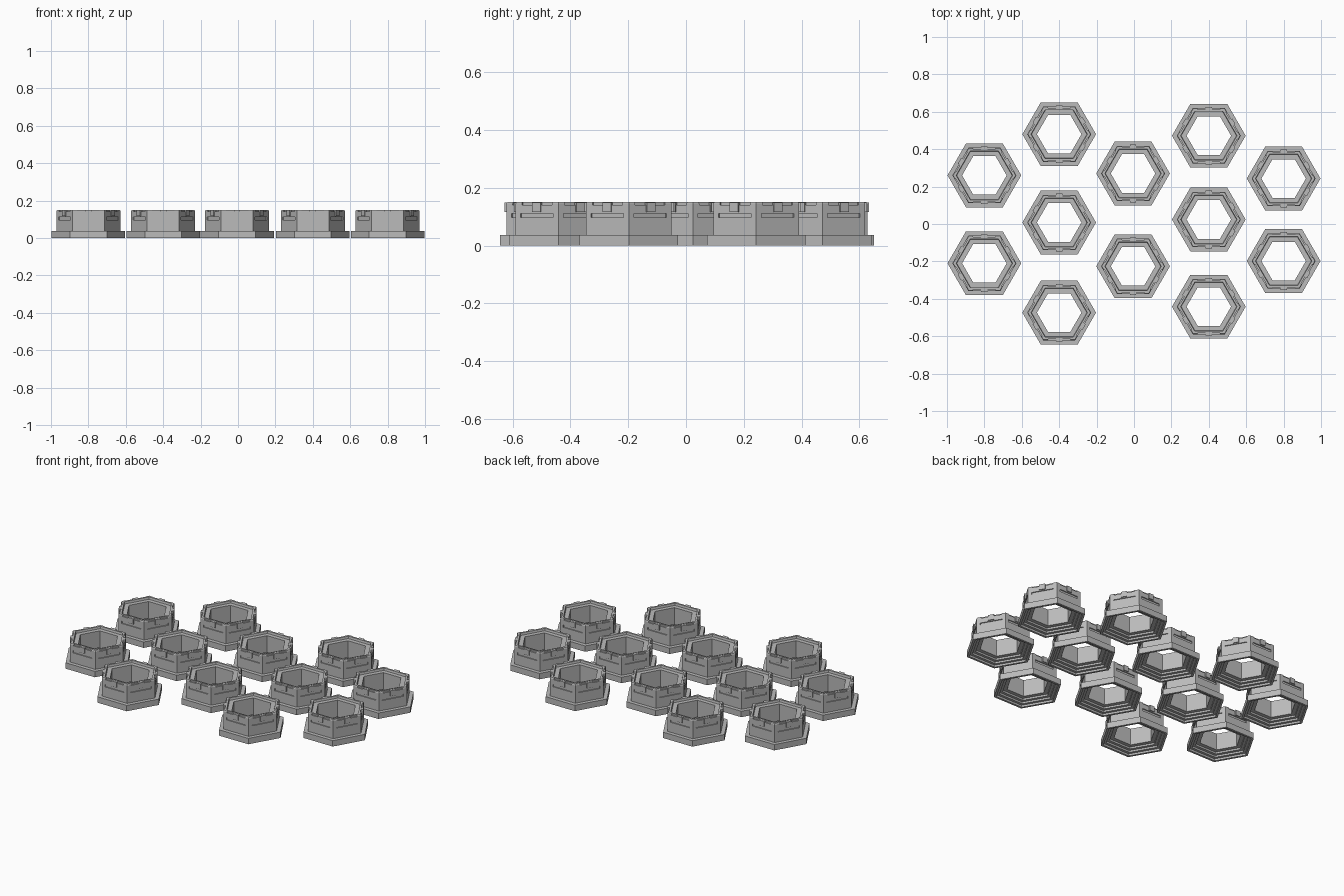
import bpy, bmesh, math
from mathutils import Matrix, Vector

if "Cube" in bpy.data.objects:
    bpy.data.objects.remove(bpy.data.objects["Cube"])

grey = bpy.data.materials.new("mid grey")
grey.diffuse_color = (0.5, 0.5, 0.5, 1)
grey.use_nodes = True
grey.node_tree.nodes["Principled BSDF"].inputs["Base Color"].default_value = grey.diffuse_color

APOTHEM = 0.171 * math.cos(math.pi / 6)  # distance from centre to outer wall face


def hex_ring(bm, profile):
    """Sweep a closed (radius, height) profile around six corners."""
    loops = []
    for k in range(6):
        a = k * math.pi / 3
        loops.append([bm.verts.new((r * math.cos(a), r * math.sin(a), z)) for r, z in profile])
    n = len(profile)
    for k in range(6):
        a, b = loops[k], loops[(k + 1) % 6]
        for i in range(n):
            j = (i + 1) % n
            bm.faces.new((a[i], b[i], b[j], a[j]))


def side_boxes(bm, half_width, depth, z, offset=0.0):
    """One box on each of the six wall faces; depth is the range from the face."""
    for k in range(6):
        rot = Matrix.Rotation(math.pi / 6 + k * math.pi / 3, 4, 'Z')
        centre = Vector((APOTHEM + sum(depth) / 2, offset, sum(z) / 2))
        size = (depth[1] - depth[0], 2 * half_width, z[1] - z[0], 1)
        bmesh.ops.create_cube(bm, size=1, matrix=rot @ Matrix.Translation(centre) @ Matrix.Diagonal(size))


def make_mesh(name, build):
    bm = bmesh.new()
    build(bm)
    bmesh.ops.recalc_face_normals(bm, faces=bm.faces)
    mesh = bpy.data.meshes.new(name)
    bm.to_mesh(mesh)
    bm.free()
    mesh.materials.append(grey)
    return mesh


def add_object(name, mesh, location=(0, 0, 0)):
    ob = bpy.data.objects.new(name, mesh)
    ob.location = location
    bpy.context.collection.objects.link(ob)
    return ob


# Wide foot, straight wall, chamfered rim, inner ledge, stepped underside
PROFILE = [(0.197, 0), (0.197, 0.036), (0.171, 0.036), (0.171, 0.145), (0.167, 0.15),
           (0.151, 0.15), (0.148, 0.137), (0.119, 0.137), (0.119, 0.034), (0.145, 0.034),
           (0.145, 0.023), (0.164, 0.023), (0.164, 0.012), (0.182, 0.012), (0.182, 0)]


def build_cuts(bm):
    # long slot on each face, and a shallow notch along the rim
    side_boxes(bm, 0.065, (-0.006, 0.02), (0.097, 0.111))
    side_boxes(bm, 0.060, (-0.007, 0.02), (0.141, 0.17))


def build_clips(bm):
    # upright clip tab in the middle of each face
    side_boxes(bm, 0.017, (-0.012, 0.006), (0.116, 0.149))


body = add_object("hex_body_blank", make_mesh("hex_body_blank", lambda bm: hex_ring(bm, PROFILE)))
cutter = add_object("slot_cutter", make_mesh("slot_cutter", build_cuts))
cutter.hide_render = True
cut = body.modifiers.new("slots", 'BOOLEAN')
cut.operation = 'DIFFERENCE'
cut.solver = 'EXACT'
cut.object = cutter
bpy.context.view_layer.update()
graph = bpy.context.evaluated_depsgraph_get()
body_mesh = bpy.data.meshes.new_from_object(body.evaluated_get(graph))
body_mesh.name = "hex_body"
bpy.data.objects.remove(body)
bpy.data.objects.remove(cutter)
clip_mesh = make_mesh("clip_tabs", build_clips)

# Five columns of hexagonal cups
COLUMNS = {-0.80: (0.26, -0.21), -0.40: (0.48, 0.008, -0.474), -0.005: (0.27, -0.226),
           0.40: (0.472, 0.024, -0.442), 0.80: (0.243, -0.198)}
for x, ys in COLUMNS.items():
    for y in ys:
        add_object("hex_cup", body_mesh, (x, y, 0))
        add_object("clip_tabs", clip_mesh, (x, y, 0))
